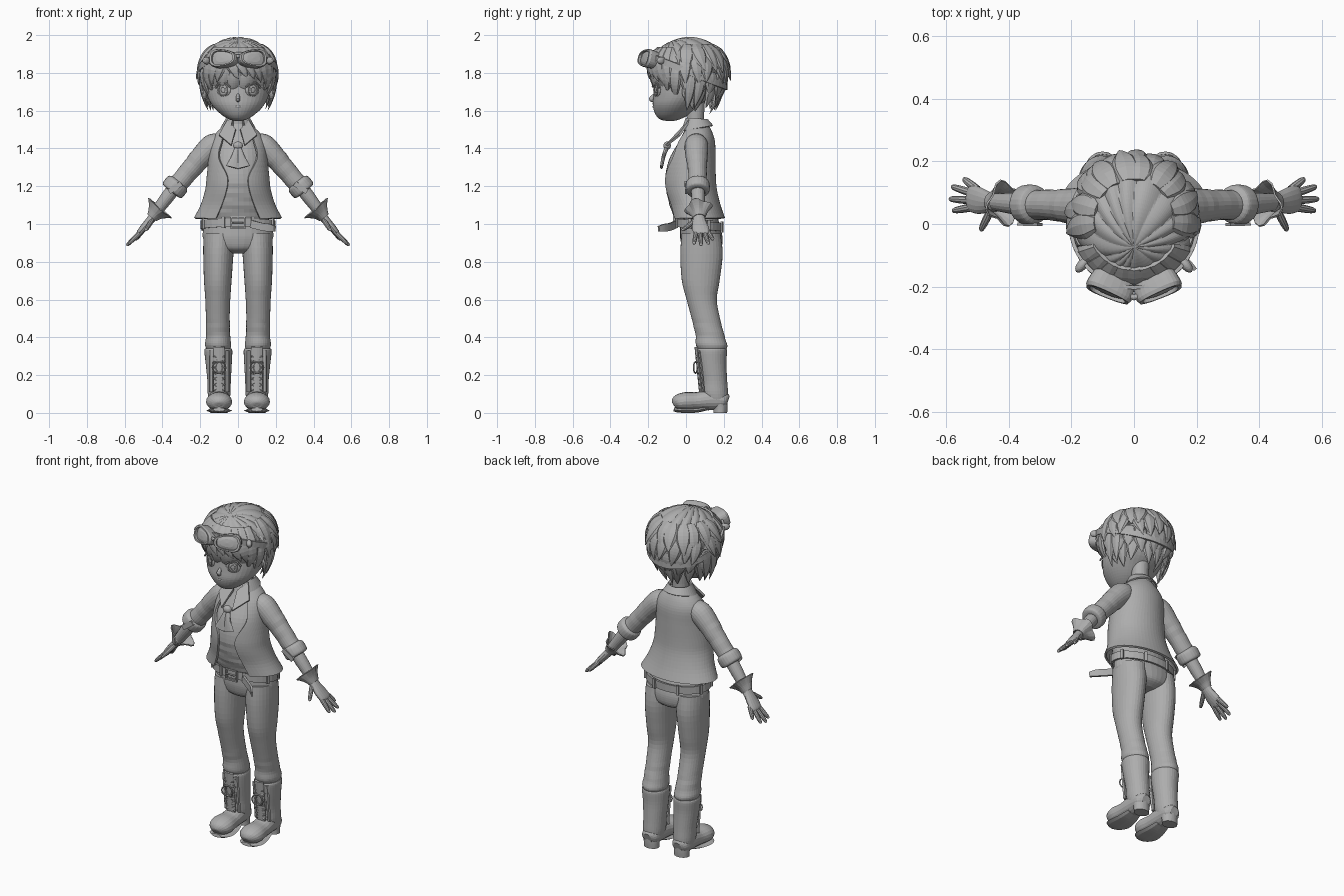
import bpy, bmesh, math, random
from mathutils import Vector

random.seed(4)
old = bpy.data.objects.get("Cube")
if old:
    bpy.data.objects.remove(old)

GREY = (0.42, 0.42, 0.42, 1)
mat = bpy.data.materials.new("plain grey")
mat.use_nodes = True
mat.diffuse_color = GREY
mat.node_tree.nodes["Principled BSDF"].inputs["Base Color"].default_value = GREY
made = []
TAU = math.tau


def smooth(rows, k=4, closed=False):
    """Catmull-Rom through tuples."""
    n, out = len(rows), []
    get = (lambda i: rows[i % n]) if closed else (lambda i: rows[min(max(i, 0), n - 1)])
    for i in range(n if closed else n - 1):
        a, b, c, d = (get(i + j) for j in (-1, 0, 1, 2))
        for s in range(k):
            t = s / k
            out.append(tuple(q + t / 2 * (r - p + t * (2*p - 5*q + 4*r - e + t * (3*(q - r) + e - p)))
                             for p, q, r, e in zip(a, b, c, d)))
    return out if closed else out + [tuple(rows[-1])]


def skin(name, rings, wrap=True, closed=False, caps=True, thick=0):
    """Bridge rings of points into one mesh object."""
    bm = bmesh.new()
    vs = [[bm.verts.new(p) for p in r] for r in rings]
    m, n = len(vs), len(vs[0])
    for i in range(m if closed else m - 1):
        for j in range(n if wrap else n - 1):
            a, b, e = vs[i], vs[(i + 1) % m], (j + 1) % n
            bm.faces.new((a[j], a[e], b[e], b[j]))
    if caps and wrap and not closed:
        bm.faces.new(vs[0])
        bm.faces.new(vs[-1])
    bmesh.ops.recalc_face_normals(bm, faces=bm.faces)
    me = bpy.data.meshes.new(name)
    bm.to_mesh(me)
    bm.free()
    me.materials.append(mat)
    ob = bpy.data.objects.new(name, me)
    bpy.context.collection.objects.link(ob)
    if thick:
        mod = ob.modifiers.new("thickness", "SOLIDIFY")
        mod.thickness, mod.offset = thick, 0
    made.append(ob)
    return ob


def loft(name, rows, s=1, n=32, k=4, wave=lambda a, z: 1):
    """Stack of horizontal ellipses: z, cx, cy, rx, ry."""
    rings = [[(s * (cx + rx * math.cos(a) * wave(a, z)), cy + ry * math.sin(a) * wave(a, z), z)
              for a in (TAU * j / n for j in range(n))] for z, cx, cy, rx, ry in smooth(rows, k)]
    return skin(name, rings)


def sweep(name, pts, ref, s=1, n=12, k=4, closed=False, wave=lambda a, f: 1, thick=0):
    """Ellipse (n=4: box) along a path of x, y, z, w, h; ref sets the w direction."""
    rows = smooth(pts, k, closed)
    P = [Vector(r[:3]) for r in rows]
    m, rings = len(P), []
    g, off = (math.sqrt(2), TAU / 8) if n == 4 else (1, 0)
    for i, p in enumerate(P):
        t = (P[(i + 1) % m] - P[i - 1]) if closed else (P[min(i + 1, m - 1)] - P[max(i - 1, 0)])
        t.normalize()
        r = ref(p) if callable(ref) else Vector(ref)
        u = (r - t * r.dot(t)).normalized()
        v = t.cross(u)
        w, h = rows[i][3] * g, rows[i][4] * g
        ring = []
        for j in range(n):
            a = TAU * j / n + off
            q = p + (u * w * math.cos(a) + v * h * math.sin(a)) * wave(a, i / (m - 1))
            ring.append((q.x * s, q.y, q.z))
        rings.append(ring)
    return skin(name, rings, closed=closed, thick=thick, caps=not thick)


def blob(name, c, r, yaw=0, n=20):
    """Ellipsoid turned about z."""
    rings, cy, sy = [], math.cos(yaw), math.sin(yaw)
    for i in range(n // 2 + 1):
        e = math.pi * min(max(i / (n // 2), .01), .99)
        ring = []
        for j in range(n):
            a = TAU * j / n
            x, y = r[0] * math.sin(e) * math.cos(a), r[1] * math.sin(e) * math.sin(a)
            ring.append((c[0] + x * cy - y * sy, c[1] + x * sy + y * cy, c[2] + r[2] * math.cos(e)))
        rings.append(ring)
    return skin(name, rings)


def loop(cx, cy, cz, rx, ry, w, h, tilt=0, n=32):
    """Closed horizontal ellipse path, rising with -y by tilt."""
    return [(cx + rx * math.cos(a), cy + ry * math.sin(a), cz - tilt * ry * math.sin(a), w, h)
            for a in (TAU * j / n for j in range(n))]


# Trousers, shirt and neck
loft("trouser_seat", [(.845, 0, .085, .05, .06), (.87, 0, .085, .14, .1), (.92, 0, .082, .183, .112),
                      (.97, 0, .077, .185, .108), (1.02, 0, .07, .175, .1)])
loft("shirt", [(.99, 0, .07, .165, .11), (1.06, 0, .045, .16, .118), (1.14, 0, .025, .15, .122),
               (1.24, 0, .015, .143, .125), (1.34, 0, .025, .138, .115), (1.42, 0, .045, .125, .092),
               (1.48, 0, .055, .09, .07), (1.53, 0, .055, .055, .05)],
     wave=lambda a, z: 1 + .012 * math.sin(z * 110 + 2 * math.cos(a)) * (z < 1.22))
loft("neck", [(1.48, 0, .055, .055, .05), (1.54, 0, .05, .045, .045), (1.65, 0, .05, .05, .05)])

# Waistcoat: open shell, last value is half the front gap
rings = []
for z, cy, rx, ry, gap in smooth([(1.03, .063, .228, .138, .115), (1.1, .045, .192, .132, .085),
                                  (1.18, .025, .168, .133, .06), (1.25, .02, .16, .132, .055),
                                  (1.35, .026, .15, .124, .1), (1.43, .045, .14, .103, .085),
                                  (1.48, .055, .11, .08, .07), (1.52, .055, .065, .06, .05)]):
    g = math.asin(min(gap / rx, .95))
    rings.append([(rx * math.sin(a), cy - ry * math.cos(a), z)
                  for a in (g + (TAU - 2 * g) * j / 48 for j in range(49))])
skin("waistcoat", rings, wrap=False, thick=.012)

# Collar and neck cloth
rings = [[(r * math.sin(a), .055 - r * .95 * math.cos(a), z + .015 * math.cos(a) * (r - .07) / -.02)
          for a in (.45 + (TAU - .9) * j / 32 for j in range(33))]
         for z, r in ((1.5, .06), (1.55, .058), (1.555, .064), (1.505, .09))]
skin("collar_band", rings, wrap=False, thick=.008)
for s, side in ((1, "left"), (-1, "right")):
    skin(side + "_collar_flap", [[(s * .055, .02, 1.55), (s * .1, -.035, 1.47)],
                                 [(s * .012, -.025, 1.5), (s * .035, -.105, 1.415)]], wrap=False, thick=.012)
    sweep(side + "_cloth_tail", [(s * .005, -.1, 1.41, .012, .012), (s * .015, -.118, 1.36, .02, .01),
                                 (s * .03, -.13, 1.3, .034, .008)], (1, 0, 0))
blob("cloth_knot", (0, -.1, 1.415), (.026, .02, .022))

# Belt, buckle, loops and loose end
sweep("belt", loop(0, .07, .995, .192, .122, .022, .006, .1), (0, 0, 1), n=4, k=1, closed=True)
sweep("belt_buckle", [(x, -.062, 1.007 + z, .006, .006) for x, z in
                      ((-.035, -.03), (.035, -.03), (.035, .03), (-.035, .03))], (0, 1, 0), n=4, k=1, closed=True)
sweep("buckle_pin", [(-.035, -.064, 1.007, .004, .004), (.03, -.064, 1.007, .004, .004)], (0, 1, 0))
sweep("belt_end", [(.07, -.052, 1, .02, .006), (.13, -.085, .985, .02, .006), (.17, -.115, .98, .02, .006),
                   (.195, -.145, .975, .014, .006)], (0, 0, 1), n=4)
for i in range(8):
    a = TAU * (i + .5) / 8
    x, y = .2 * math.cos(a), .07 + .13 * math.sin(a)
    sweep("belt_loop", [(x, y, .968 - .1 * (y - .07), .008, .006), (x, y, 1.025 - .1 * (y - .07), .008, .006)],
          (-math.sin(a), math.cos(a), 0), n=4, k=1)

for s, side in ((1, "left_"), (-1, "right_")):
    # Leg
    loft(side + "trouser_leg", [(.95, .098, .08, .085, .103), (.84, .104, .082, .08, .112), (.7, .107, .078, .073, .1),
                                (.6, .107, .083, .066, .08), (.5, .107, .105, .063, .075), (.41, .106, .127, .064, .076),
                                (.36, .105, .135, .069, .083), (.335, .105, .138, .062, .074)], s,
         wave=lambda a, z: 1 + .012 * math.sin(z * 90 + a) * (z < .5))
    # Boot
    loft(side + "boot_shaft", [(.05, .1, .165, .05, .055), (.1, .1, .155, .06, .068), (.17, .1, .15, .062, .068),
                               (.26, .102, .14, .069, .074), (.325, .104, .137, .074, .08), (.34, .104, .137, .07, .076)], s)
    sweep(side + "boot_foot", [(.1, .222, .06, .025, .03), (.1, .2, .065, .05, .045), (.1, .13, .07, .056, .056),
                               (.1, .06, .062, .06, .048), (.1, 0, .06, .069, .05), (.1, -.04, .055, .06, .043),
                               (.1, -.062, .048, .035, .028), (.1, -.068, .045, .012, .01)], (1, 0, 0), s, n=20)
    sweep(side + "boot_sole", [(.1, .12, .026, .045, .01), (.1, .06, .014, .06, .012), (.1, 0, .012, .069, .012),
                               (.1, -.04, .014, .06, .012), (.1, -.065, .018, .032, .01)], (1, 0, 0), s, n=8)
    loft(side + "boot_heel", [(0, .1, .182, .045, .036), (.03, .1, .182, .046, .038), (.07, .1, .175, .05, .045)], s)
    front = lambda z: .088 - .1 * (z - .12)
    sweep(side + "boot_tongue", [(.1, front(z) - .008, z, .03, .012) for z in (.11, .2, .28, .35)], (1, 0, 0), s)
    for d in (1, -1):
        sweep(side + "boot_lace", [(.1 + d * (-1) ** i * .03, front(.12 + .03 * i) - .014, .12 + .03 * i, .005, .005)
                                   for i in range(7)], (0, 1, 0), s, n=6, k=2)
        sweep(side + "lace_bow", [(.1 + d * (.008 + .028 * math.sin(a)), .05 - .01 * math.sin(a), .24 + .03 * math.cos(a),
                                   .004, .004) for a in (TAU * j / 12 for j in range(12))], (0, 1, 0), s, n=6, k=1, closed=True)
        sweep(side + "eyelet_flap", [(.1 + d * .042, front(z) + .004, z, .012, .008) for z in (.11, .2, .33)],
              (1, 0, 0), s, n=6)
    # Arm
    Y = (0, 1, 0)
    sweep(side + "sleeve", [(.08, .055, 1.435, .05, .045), (.13, .055, 1.415, .062, .064), (.18, .056, 1.37, .06, .06),
                            (.25, .06, 1.29, .05, .053), (.335, .062, 1.19, .047, .05)], Y, s, n=24,
          wave=lambda a, f: 1 + .02 * math.sin(f * 40 + a) * (f > .5))
    sweep(side + "sleeve_cuff", [(.31, .062, 1.225, .045, .045), (.318, .062, 1.215, .061, .063),
                                 (.336, .062, 1.193, .064, .066), (.35, .062, 1.176, .06, .062),
                                 (.354, .062, 1.171, .045, .045)], Y, s, n=24)
    sweep(side + "cuff_tab", [(.3, -.002, 1.215, .014, .005), (.365, .0, 1.17, .014, .005)], (.6, 0, .8), s, n=4)
    sweep(side + "forearm", [(.33, .062, 1.2, .036, .036), (.38, .065, 1.135, .035, .035),
                             (.44, .07, 1.055, .028, .028)], Y, s, n=20)
    sweep(side + "glove_cuff", [(.455, .07, 1.035, .029, .027), (.435, .068, 1.06, .038, .038),
                                (.413, .066, 1.085, .054, .058)], Y, s, n=24, thick=.006,
          wave=lambda a, f: 1 + .42 * f * abs(math.cos(2 * a + .6)) ** 2)
    sweep(side + "palm", [(.43, .068, 1.065, .026, .024), (.465, .07, 1.02, .034, .022), (.495, .075, .985, .043, .02),
                          (.52, .082, .957, .042, .016), (.53, .083, .945, .03, .01)], Y, s, n=16)
    for base, tip in (((.5, .11, .97), (.545, .145, .915)), ((.512, .097, .96), (.583, .12, .893)),
                      ((.515, .075, .958), (.59, .08, .885)), ((.508, .055, .965), (.58, .042, .893)),
                      ((.455, .05, 1.02), (.49, -.022, .965))):
        a, b = Vector(base), Vector(tip)
        sweep(side + "finger", [(*a.lerp(b, t), r, r) for t, r in
                                ((0, .013), (.5, .0125), (.85, .01), (.97, .006), (1, .001))], (1, .2, 1), s, n=10, k=3)

# Head and face
loft("head", [(1.545, 0, -.085, .01, .015), (1.555, 0, -.085, .05, .055), (1.585, 0, -.07, .095, .094),
              (1.63, 0, -.05, .138, .126), (1.68, 0, -.022, .163, .15), (1.74, 0, -.005, .172, .162),
              (1.82, 0, 0, .172, .172), (1.9, 0, 0, .15, .155), (1.95, 0, 0, .09, .1), (1.97, 0, 0, .02, .02)], n=40)
sweep("nose", [(0, -.165, 1.685, .008, .008), (0, -.182, 1.662, .012, .014), (0, -.17, 1.65, .008, .006)], (1, 0, 0))
sweep("mouth", [(x, -.172 + abs(x) * .25, 1.62, .003 + .004 * (x == 0), .005) for x in (-.035, 0, .035)], (0, 0, 1))
for s, side in ((1, "left_"), (-1, "right_")):
    eye = Vector((s * .075, -.152, 1.71))
    blob(side + "eye", eye, (.04, .01, .036), s * .42)
    out = Vector((s * math.sin(.42), -math.cos(.42), 0))
    across = Vector((math.cos(.42), s * math.sin(.42), 0))
    for part, r in (("iris_rim", .026), ("pupil_rim", .012)):
        sweep(side + part, [(*(eye + out * .009 + across * r * math.cos(a) + Vector((0, 0, r * 1.2 * math.sin(a)))), .003, .003)
                            for a in (TAU * j / 20 for j in range(20))], out, n=6, k=1, closed=True)
    sweep(side + "eyelid", [(*(eye + out * .01 + across * s * x + Vector((0, 0, z))), .005, .005) for x, z in
                            ((-.04, .015), (-.015, .036), (.02, .036), (.045, .01))], out, n=6)
    sweep(side + "brow", [(s * .03, -.168, 1.752, .007, .006), (s * .075, -.155, 1.768, .008, .006),
                          (s * .12, -.125, 1.76, .003, .004)], (0, 0, 1), n=8)
    blob(side + "ear", (s * .175, .005, 1.7), (.014, .028, .04), s * .3)

# Hair cap swirling out of the crown
C, R = Vector((0, .01, 1.81)), Vector((.19, .2, .178))


def scalp(az, el, d=0):
    a, e = math.radians(az), math.radians(el)
    v = Vector((math.cos(a) * math.cos(e), math.sin(a) * math.cos(e), math.sin(e)))
    return C + Vector(v[i] * R[i] for i in range(3)) * (1 + d)


pole = Vector((0, -.42, .9)).normalized()
ax, ay = Vector((1, 0, 0)), pole.cross(Vector((1, 0, 0)))
rings = []
for i in range(25):
    th = .02 + 1.68 * i / 24
    ring = []
    for j in range(144):
        a = TAU * j / 144
        v = pole * math.cos(th) + (ax * math.cos(a) + ay * math.sin(a)) * math.sin(th)
        ridge = abs(math.sin(8 * a + 1.2 * th + math.sin(3 * a)))
        f = 1 + .055 * min(th, 1) * ridge - .01
        ring.append(C + Vector(v[q] * R[q] for q in range(3)) * f)
    rings.append(ring)
skin("hair_cap", rings)


def lock(az, el0, el1, drift, lift, w, start=0):
    pts = []
    for t, f in ((0, .55), (.3, 1), (.6, .85), (.85, .4), (1, .03)):
        p = scalp(az + drift * t * t, el0 + (el1 - el0) * t, start + lift * t * t)
        pts.append((*p, w * f, w * .42 * f))
    sweep("hair_lock", pts, lambda p: Vector((C.y - p.y, p.x, 0)), n=8, k=3)


# Rows of pointed locks: back, sides, nape
for count, lo, hi, el0, el1, lift, w in ((10, 0, 180, 50, 2, .13, .045), (11, -5, 185, 30, -18, .17, .04),
                                         (10, 0, 180, -2, -42, .22, .042), (9, 5, 175, -20, -60, .38, .036)):
    for i in range(count):
        az = lo + (hi - lo) * i / (count - 1)
        lock(az + random.uniform(-4, 4), el0, el1 + random.uniform(-6, 6), random.uniform(-9, 9),
             lift + random.uniform(-.05, .04), w)
# Fringe and side locks
for i in range(9):
    u = i / 4 - 1
    lock(-90 + u * 52, 42, -10 - 24 * abs(u) ** 1.5, 14 if u > -.4 else -10, .03, .045, .02)
for s in (1, -1):
    for az, el0, el1, lift in ((-32, 20, -38, .05), (-18, 15, -48, .14), (4, 0, -55, .42), (18, -5, -52, .36)):
        lock(az if s > 0 else 180 - az, el0, el1, -6 * s, lift, .034, .02)

# Goggles on the forehead
sweep("goggle_strap", loop(0, .005, 1.81, .204, .208, .017, .006, .4, 48), (0, 0, 1), n=4, k=1, closed=True)
for s, side in ((1, "left_"), (-1, "right_")):
    mid = Vector((s * .076, -.205, 1.875))
    out = Vector((s * .38, -.9, .25)).normalized()
    u = Vector((0, 0, 1)).cross(out).normalized()
    v = out.cross(u)

    def outline(g, d):
        pts = []
        for j in range(28):
            a = TAU * j / 28
            c, q = math.cos(a), math.sin(a)
            x = g * .072 * math.copysign(abs(c) ** .75, c)
            z = g * .044 * math.copysign(abs(q) ** .75, q) * (1 + 3 * x * s * u.x)
            pts.append(mid + u * x + v * z + out * d)
        return pts

    skin(side + "goggle_body", [outline(g, d) for g, d in ((.95, -.05), (1.05, -.01), (1.08, .012), (1, .024),
                                                         (.84, .024), (.82, .012), (.5, .018), (.05, .02))])
    blob(side + "strap_clip", (s * .165, -.13, 1.865), (.016, .03, .02), s * .7)
sweep("goggle_bridge", [(-.03, -.215, 1.885, .01, .009), (0, -.235, 1.888, .009, .009), (.03, -.215, 1.885, .01, .009)], (0, 0, 1))

# Smooth shading with crisp edges
for ob in bpy.context.view_layer.objects:
    ob.select_set(ob in made)
bpy.context.view_layer.objects.active = made[0]
bpy.ops.object.shade_smooth_by_angle(angle=math.radians(40))
